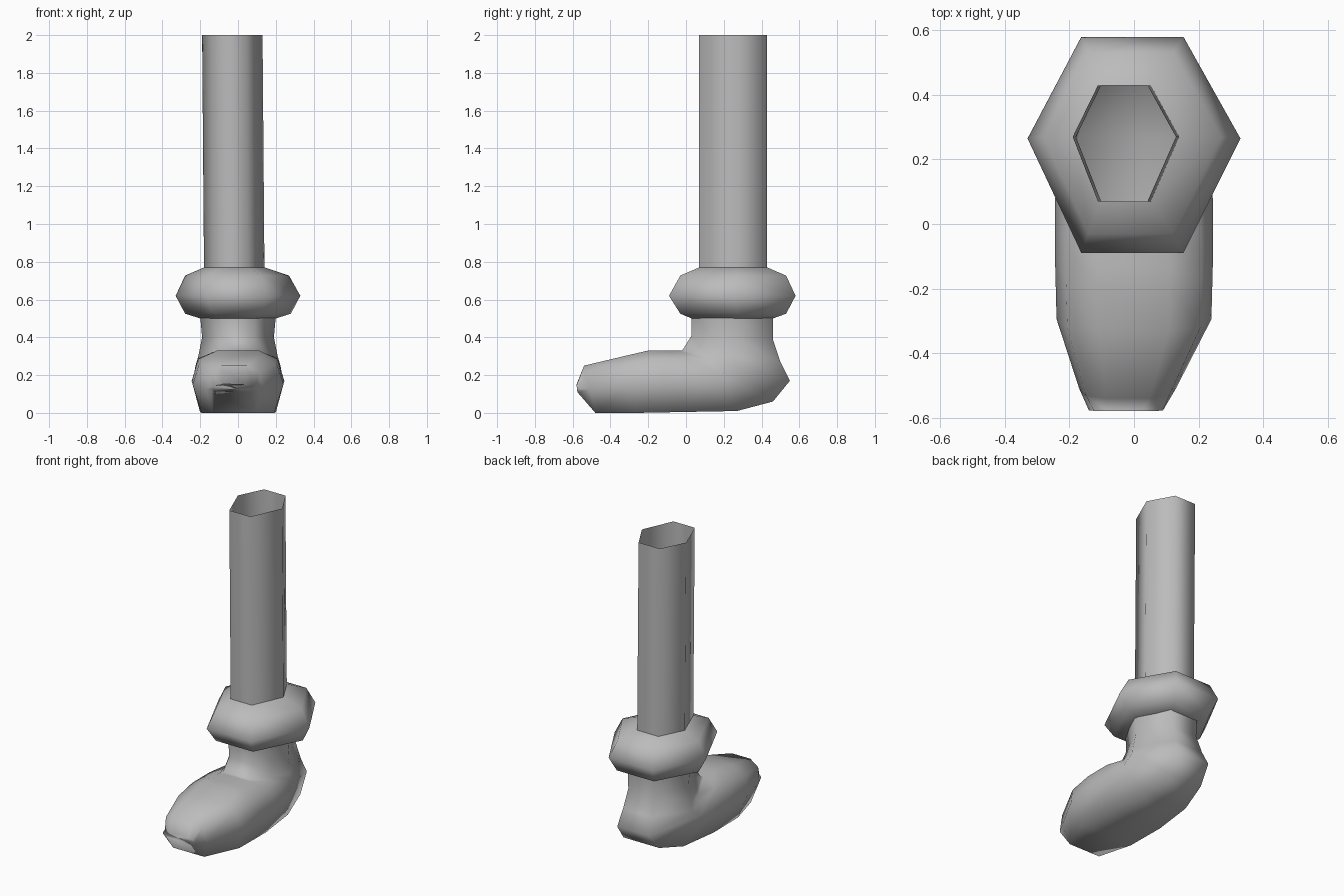
import bpy

cube = bpy.data.objects.get("Cube")
if cube:
    bpy.data.objects.remove(cube, do_unlink=True)

grey = bpy.data.materials.new("plain_grey")
grey.use_nodes = True
COLOUR = (0.5, 0.5, 0.5, 1)
grey.diffuse_color = COLOUR
grey.node_tree.nodes["Principled BSDF"].inputs["Base Color"].default_value = COLOUR


def skin(name, rings, cap_end=False):
    """Join equal-sized rings of points into a smooth shell."""
    n = len(rings[0])
    verts = [p for ring in rings for p in ring]
    faces = []
    for r in range(len(rings) - 1):
        for i in range(n):
            j = (i + 1) % n
            faces.append((r * n + i, (r + 1) * n + i,
                          (r + 1) * n + j, r * n + j))
    if cap_end:
        faces.append(tuple((len(rings) - 1) * n + i for i in range(n)))
    mesh = bpy.data.meshes.new(name)
    mesh.from_pydata(verts, [], faces)
    mesh.materials.append(grey)
    mesh.shade_smooth()
    obj = bpy.data.objects.new(name, mesh)
    bpy.context.collection.objects.link(obj)
    return obj


def hexagon(cx, rx, y0, y1, z, flat=0.48):
    """Six-sided ring with flat front and back edges."""
    mid = (y0 + y1) / 2 + 0.02
    f = rx * flat
    left = cx - 0.005
    return [(cx + rx, mid, z), (left + f, y1, z), (left - f, y1, z),
            (cx - rx, mid, z), (left - f, y0, z), (left + f, y0, z)]


# Leg: open, slightly leaning tube
skin("leg_tube", [hexagon(-0.03, 0.16, 0.07, 0.43, 2.0),
                  hexagon(-0.02, 0.16, 0.07, 0.43, 0.77)])

# Cuff: fat ring between leg and ankle
skin("boot_cuff", [hexagon(-0.02, 0.16, 0.07, 0.43, 0.77),
                   hexagon(-0.005, 0.275, -0.03, 0.53, 0.727),
                   hexagon(0.0, 0.33, -0.09, 0.58, 0.62),
                   hexagon(0.0, 0.28, -0.03, 0.53, 0.525),
                   hexagon(0.0, 0.20, 0.03, 0.46, 0.50)])


def section(front, back, half, cx, shoulder, back_ratio):
    """Eight-sided slice running from the instep side to the sole side."""
    t, wide = shoulder
    side = [(0, 0.45), (t, wide), (0.5, 1), (1, back_ratio)]

    def point(s, k, w):
        return (cx + s * half * w,
                front[0] + (back[0] - front[0]) * k,
                front[1] + (back[1] - front[1]) * k)
    return ([point(1, k, w) for k, w in side]
            + [point(-1, k, w) for k, w in reversed(side)])


# Boot: slices fan round the heel, then run forward to the toe
ANKLE, FOOT = (0.25, 0.75), (0.14, 0.86)
slices = [
    ((0.03, 0.51), (0.46, 0.51), 0.20, 0, ANKLE, 0.5),
    ((0.03, 0.41), (0.46, 0.39), 0.19, 0, ANKLE, 0.5),
    ((-0.02, 0.33), (0.50, 0.27), 0.21, 0, ANKLE, 0.5),
    ((-0.04, 0.33), (0.55, 0.17), 0.225, 0, ANKLE, 0.5),
    ((-0.08, 0.33), (0.46, 0.06), 0.235, 0, FOOT, 0.55),
    ((-0.13, 0.33), (0.27, 0.01), 0.245, 0, FOOT, 0.7),
    ((-0.20, 0.33), (0.0, 0.005), 0.245, 0, FOOT, 0.82),
    ((-0.33, 0.30), (-0.26, 0.0), 0.24, 0, FOOT, 0.8),
    ((-0.54, 0.25), (-0.48, 0.0), 0.15, -0.02, FOOT, 0.75),
    ((-0.58, 0.15), (-0.575, 0.11), 0.115, -0.025, FOOT, 0.8),
]
skin("boot_foot", [section(*s) for s in slices], cap_end=True)
